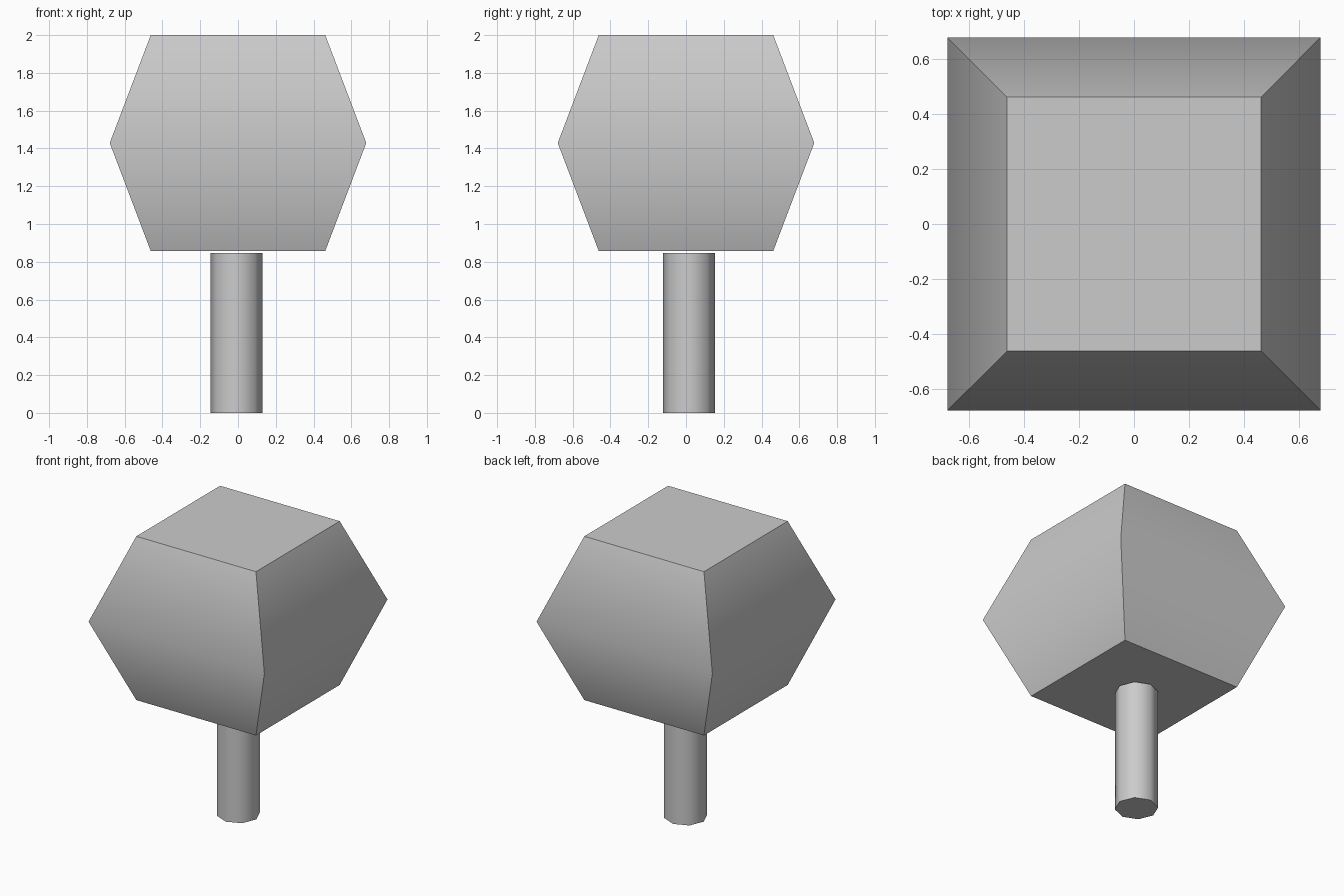
import bpy, bmesh
from math import cos, sin, pi, radians, sqrt

if "Cube" in bpy.data.objects:
    bpy.data.objects.remove(bpy.data.objects["Cube"])


def lathe(name, sides, rings, start=0.0, centre=(0, 0)):
    """Closed low-poly solid from (radius, z) rings."""
    bm = bmesh.new()
    loops = []
    for r, z in rings:
        angles = [start + 2 * pi * i / sides for i in range(sides)]
        loops.append([bm.verts.new((centre[0] + r * cos(a), centre[1] + r * sin(a), z))
                      for a in angles])
    for low, high in zip(loops, loops[1:]):
        for i in range(sides):
            j = (i + 1) % sides
            bm.faces.new((low[i], low[j], high[j], high[i]))
    bm.faces.new(loops[0][::-1])
    bm.faces.new(loops[-1])
    mesh = bpy.data.meshes.new(name)
    bm.to_mesh(mesh)
    bm.free()
    ob = bpy.data.objects.new(name, mesh)
    bpy.context.collection.objects.link(ob)
    # Smooth the gentle bends, keep the corners and caps sharp
    bpy.ops.object.select_all(action='DESELECT')
    ob.select_set(True)
    bpy.context.view_layer.objects.active = ob
    bpy.ops.object.shade_smooth_by_angle(angle=radians(50))
    return ob


# Trunk: slightly off-centre octagonal post
lathe("trunk", 8, [(0.138, 0.0), (0.138, 0.846)], centre=(-0.008, 0.015))

# Crown: square block bulging at mid height
d = sqrt(2)
lathe("crown", 4, [(0.462 * d, 0.857), (0.679 * d, 1.429), (0.462 * d, 2.0)], start=pi / 4)
